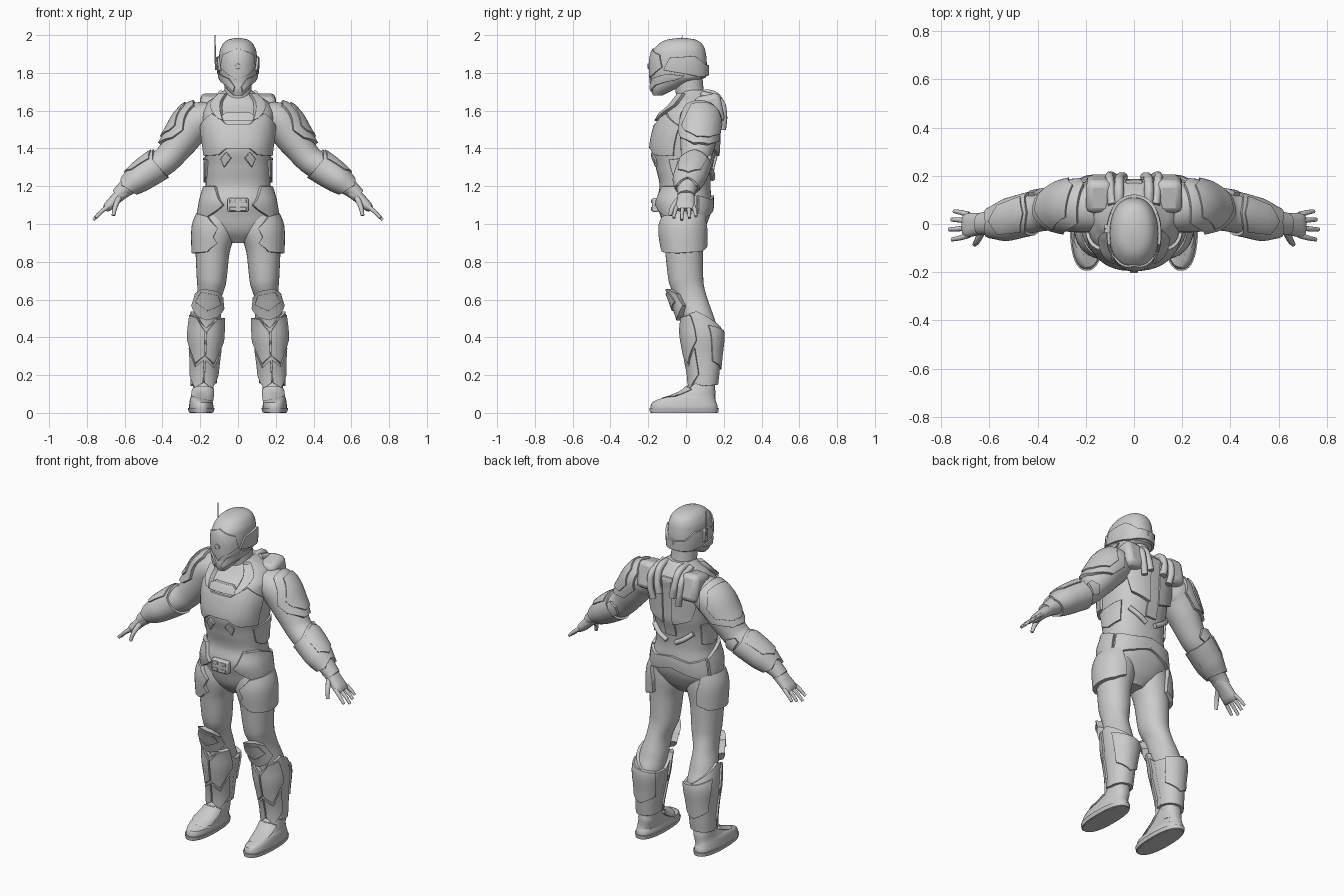
import bpy
import bmesh
from math import sin, cos, radians, copysign
from mathutils import Vector, Matrix

if "Cube" in bpy.data.objects:
    bpy.data.objects.remove(bpy.data.objects["Cube"], do_unlink=True)

grey = bpy.data.materials.new("armour_grey")
grey.use_nodes = True
grey.diffuse_color = (0.6, 0.6, 0.6, 1)
grey.node_tree.nodes["Principled BSDF"].inputs["Base Color"].default_value = grey.diffuse_color
made = []


def add_object(name, data, mirror, bevel=0):
    obj = bpy.data.objects.new(name, data)
    bpy.context.collection.objects.link(obj)
    data.materials.append(grey)
    if bevel:
        mod = obj.modifiers.new("Soft Edges", "BEVEL")
        mod.width, mod.segments, mod.angle_limit = bevel, 2, radians(40)
    if mirror:
        obj.modifiers.new("Mirror", "MIRROR").use_mirror_merge = False
    if obj.type == "MESH":
        made.append(obj)
    return obj


def finish(name, bm, mirror, bevel=0):
    bmesh.ops.recalc_face_normals(bm, faces=bm.faces[:])
    mesh = bpy.data.meshes.new(name)
    bm.to_mesh(mesh)
    bm.free()
    return add_object(name, mesh, mirror, bevel)


class Form:
    """Smooth body through sections: position on axis, cross offset, y, width, depth."""

    def __init__(self, axis, power, rows):
        self.axis, self.power, self.rows = axis, power, rows

    def sample(self, u):
        rows = self.rows
        i = max(0, min(len(rows) - 2, sum(r[0] <= u for r in rows) - 1))
        h = rows[i + 1][0] - rows[i][0]
        t = (u - rows[i][0]) / h
        result = []
        for k in range(1, len(rows[0])):
            def slope(j):
                return (rows[j + 1][k] - rows[j][k]) / (rows[j + 1][0] - rows[j][0])

            def tangent(j):
                if j == 0 or j == len(rows) - 1:
                    return slope(min(j, len(rows) - 2))
                a, b = slope(j - 1), slope(j)
                return 2 * a * b / (a + b) if a * b > 0 else 0
            p, q = rows[i][k], rows[i + 1][k]
            ease = t * t * (3 - 2 * t)
            result.append(p + (q - p) * ease + h * t * (1 - t)
                          * (tangent(i) * (1 - t) - tangent(i + 1) * t))
        return result

    def point(self, u, degrees, lift=0):
        c, y, w, d = self.sample(u)
        e = 0.002
        dc = (self.sample(u + e)[0] - self.sample(u - e)[0]) / (2 * e)
        if self.axis == "z":
            centre, side = Vector((c, y, u)), Vector((1, 0, -dc)).normalized()
        else:
            centre, side = Vector((u, y, c)), Vector((-dc, 0, 1)).normalized()
        a = radians(degrees)
        ca, sa = [copysign(abs(f) ** (2 / self.power), f) for f in (cos(a), sin(a))]
        return centre + side * (w + lift) * ca + Vector((0, (d + lift) * sa, 0))

    def loft(self, name, mirror=False, segments=36, step=0.012):
        bm = bmesh.new()
        low, high = self.rows[0][0], self.rows[-1][0]
        count = max(6, int((high - low) / step))
        rings = [[bm.verts.new(self.point(low + (high - low) * i / count, 360 * s / segments))
                  for s in range(segments)] for i in range(count + 1)]
        for a, b in zip(rings, rings[1:]):
            for s in range(segments):
                n = (s + 1) % segments
                bm.faces.new((a[s], a[n], b[n], b[s]))
        bm.faces.new(rings[0])
        bm.faces.new(rings[-1])
        return finish(name, bm, mirror)

    def plate(self, name, outline, thick, mirror=True):
        """Armour plate: outline of (degrees, position) wrapped on the form."""
        bm = bmesh.new()
        bm.faces.new([bm.verts.new((a, u * 100, 0)) for a, u in outline])
        bmesh.ops.triangulate(bm, faces=bm.faces[:])
        for k, step in ((0, 9), (1, 2)):
            normal = Vector((1 - k, k, 0))
            low, high = [f(v.co[k] for v in bm.verts) for f in (min, max)]
            cut = low + step * 0.63
            while cut < high:
                bmesh.ops.bisect_plane(bm, geom=bm.verts[:] + bm.edges[:] + bm.faces[:],
                                       plane_co=normal * cut, plane_no=normal)
                cut += step
        grown = bmesh.ops.extrude_face_region(bm, geom=bm.faces[:])["geom"]
        outer = {v for v in grown if isinstance(v, bmesh.types.BMVert)}
        for v in bm.verts:
            v.co = self.point(v.co.y / 100, v.co.x, thick if v in outer else -0.004)
        return finish(name, bm, mirror, 0.003)


def block(name, centre, size, mirror=True, bevel=0.01, tilt=0):
    bm = bmesh.new()
    place = Matrix.Translation(centre) @ Matrix.Rotation(radians(tilt), 4, "X")
    bmesh.ops.create_cube(bm, size=1, matrix=place @ Matrix.Diagonal((*size, 1)))
    return finish(name, bm, mirror, bevel)


def tube(name, points, radius, mirror=True, taper=1):
    curve = bpy.data.curves.new(name, "CURVE")
    curve.dimensions, curve.bevel_depth = "3D", radius
    curve.bevel_resolution, curve.use_fill_caps = 3, True
    spline = curve.splines.new("BEZIER")
    spline.bezier_points.add(len(points) - 1)
    for i, (bp, co) in enumerate(zip(spline.bezier_points, points)):
        bp.co, bp.handle_left_type, bp.handle_right_type = co, "AUTO", "AUTO"
        bp.radius = 1 + (taper - 1) * i / (len(points) - 1)
    return add_object(name, curve, mirror)


def flip(outline):
    return [(-180 - a, u) for a, u in outline]


def both(half):
    return half + flip(half)[::-1]


# Main body forms
torso = Form("z", 2.4, [
    (.9, 0, -.01, .05, .05), (.96, 0, -.01, .15, .1), (1.04, 0, -.005, .2, .13),
    (1.12, 0, -.01, .19, .145), (1.2, 0, -.005, .172, .135), (1.3, 0, -.01, .172, .15),
    (1.4, 0, -.01, .18, .172), (1.5, 0, 0, .19, .165), (1.58, 0, .02, .19, .15),
    (1.64, 0, .05, .165, .12), (1.68, 0, .05, .11, .09), (1.71, 0, .04, .07, .07)])
leg = Form("z", 2.1, [
    (.08, .185, .09, .05, .055), (.2, .18, .095, .055, .065), (.3, .175, .09, .063, .08),
    (.42, .17, .085, .078, .095), (.5, .165, .065, .075, .085), (.6, .155, .03, .064, .085),
    (.7, .14, 0, .078, .092), (.85, .135, -.01, .09, .1), (.97, .12, -.015, .105, .11),
    (1.08, .1, -.01, .08, .1)])
arm = Form("x", 2, [
    (.14, 1.57, .06, .08, .09), (.22, 1.54, .07, .1, .105), (.3, 1.44, .065, .088, .095),
    (.38, 1.34, .05, .074, .08), (.44, 1.3, .04, .073, .08), (.52, 1.245, .02, .066, .078),
    (.6, 1.185, .005, .044, .052), (.64, 1.15, 0, .036, .045)])
helmet = Form("z", 2.2, [
    (1.68, 0, -.15, .025, .025), (1.71, 0, -.125, .055, .06), (1.75, 0, -.075, .082, .11),
    (1.78, 0, -.04, .096, .148), (1.85, 0, -.04, .102, .15), (1.91, 0, -.038, .098, .142),
    (1.95, 0, -.03, .082, .118), (1.975, 0, -.025, .055, .08), (1.985, 0, -.02, .015, .02)])
foot = Form("z", 2.4, [
    (0, .195, -.01, .058, .175), (.03, .195, -.01, .065, .178), (.055, .195, -.01, .062, .17),
    (.08, .19, .025, .058, .13), (.12, .185, .07, .055, .085), (.16, .185, .085, .05, .065)])
palm = Form("x", 2.4, [
    (.6, 1.175, 0, .036, .042), (.64, 1.14, 0, .03, .045), (.69, 1.09, -.005, .025, .05),
    (.705, 1.075, -.005, .014, .045)])
neck = Form("z", 2, [(1.62, 0, .04, .09, .085), (1.7, 0, .02, .072, .075), (1.8, 0, .01, .07, .075)])

torso.loft("torso")
leg.loft("legs", True)
arm.loft("arms", True)
helmet.loft("helmet", segments=48, step=.008)
foot.loft("boots", True, step=.008)
palm.loft("palms", True, step=.008)
neck.loft("neck")

# Helmet plates, sensor and antenna
helmet.plate("brow_plate", both([(-90, 1.745), (-80, 1.775), (-60, 1.79), (-32, 1.83),
                                 (-40, 1.895), (-90, 1.93)]), .007, False)
helmet.plate("cheek_plates", [(-78, 1.725), (-62, 1.77), (-20, 1.795), (10, 1.785),
                              (0, 1.76), (-40, 1.735), (-65, 1.7)], .01)
helmet.plate("ear_plates", [(-28, 1.815), (-15, 1.88), (30, 1.89), (60, 1.845), (90, 1.84),
                            (90, 1.785), (40, 1.78), (0, 1.8)], .012)
helmet.plate("brow_sensor", [(-90 + 7 * cos(i * .785), 1.835 + .014 * sin(i * .785))
                             for i in range(8)], .013, False)
block("antenna_mount", (-.112, -.02, 1.85), (.022, .035, .07), False, .005)
tube("antenna", [(-.12, -.02, 1.85), (-.121, -.02, 2)], .004, False, .6)

# Chest, collar and abdomen
torso.plate("chest_plate", both([(-75, 1.4), (-60, 1.365), (-15, 1.36), (-10, 1.52),
                                 (-50, 1.585), (-65, 1.56), (-75, 1.53)]), .013, False)
torso.plate("collar_plates", [(-72, 1.55), (-64, 1.56), (-45, 1.63), (-35, 1.69),
                              (-60, 1.69), (-66, 1.62)], .028)
torso.plate("collar_front", both([(-72, 1.545), (-68, 1.57), (-76, 1.59)]), .02, False)
torso.plate("rib_plates", [(-74, 1.38), (-64, 1.345), (-70, 1.3), (-82, 1.35)], .012)
torso.plate("side_plates", [(-25, 1.34), (30, 1.36), (30, 1.24), (0, 1.22), (-20, 1.25)], .01)

# Belt and hip armour
block("buckle", (0, -.162, 1.1), (.11, .035, .075), False, .008)
for name, z in (("buckle_top", 1.12), ("buckle_bottom", 1.08)):
    block(name, (.027, -.18, z), (.035, .01, .02), True, .003)
torso.plate("hip_plates", [(-72, 1.1), (-64, 1.13), (-52, 1.2), (-15, 1.2), (20, 1.15), (20, 1.03),
                           (-15, 1), (-40, 1.03), (-62, 1.07)], .018)
torso.plate("rear_hip_plates", [(25, 1.15), (60, 1.13), (90, 1.15), (90, 1.08), (65, 1.05),
                                (25, 1.02)], .014)
leg.plate("thigh_plates", [(-62, 1.03), (-95, .98), (-88, .93), (-100, .9), (-75, .85), (-20, .84),
                           (50, .85), (85, .88), (80, .95), (60, 1.04)], .022)

# Knees, greaves and boots
leg.plate("knee_pads", [(-150, .56), (-140, .62), (-110, .65), (-70, .65), (-40, .62), (-30, .56),
                        (-60, .51), (-90, .49), (-120, .51)], .034)
leg.plate("knee_caps", [(-130, .58), (-115, .63), (-65, .63), (-50, .58), (-90, .54)], .042)
leg.plate("greaves", [(-180, .43), (-150, .5), (-125, .5), (-90, .45), (-55, .5), (0, .53), (60, .47),
                      (110, .42), (180, .43), (180, .16), (90, .15), (0, .14), (-90, .17),
                      (-180, .16)], .016)
upper_shin = [(-88, .43), (-58, .5), (-20, .51), (-15, .38), (-55, .26), (-88, .3)]
lower_shin = [(-88, .28), (-55, .24), (-22, .34), (-18, .2), (-55, .13), (-88, .16)]
for name, outline in (("upper_shin", upper_shin), ("lower_shin", lower_shin)):
    leg.plate(name + "_outer", outline, .026)
    leg.plate(name + "_inner", flip(outline), .026)
leg.plate("calf_plates", [(20, .46), (70, .44), (140, .43), (150, .28), (90, .23), (30, .27)], .024)
foot.plate("soles", [(-180, .003), (180, .003), (180, .025), (-180, .025)], .006)
foot.plate("instep_plates", [(-150, .075), (-30, .075), (-25, .125), (-60, .14), (-120, .14),
                             (-155, .125)], .01)

# Shoulder, elbow and forearm armour
pad = [(-75, .27), (-35, .2), (60, .19), (105, .24), (95, .3), (40, .345), (-10, .35), (-60, .31)]
arm.plate("shoulder_pads", pad, .016)
arm.plate("shoulder_ridges", [(15 + (a - 15) * .7, .275 + (u - .275) * .7) for a, u in pad], .024)
arm.plate("forearm_guards", [(-180, .41), (-60, .43), (0, .4), (60, .43), (180, .41), (180, .57),
                             (60, .6), (0, .58), (-60, .6), (-180, .57)], .012)
arm.plate("forearm_panels", [(-50, .44), (0, .415), (50, .44), (40, .53), (0, .56), (-40, .53)], .019)
arm.plate("elbow_pads", [(60, .39), (90, .37), (120, .39), (115, .42), (65, .42)], .018)

# Hands
for name, y in (("index", -.046), ("middle", -.016), ("ring", .013), ("little", .038)):
    reach = .075 - abs(y + .014) * .4
    tube(name + "_fingers", [(.685, y, 1.095), (.69 + reach * .5, y * 1.25, 1.095 - reach * .45),
                             (.692 + reach, y * 1.4, 1.095 - reach)], .0125, True, .65)
tube("thumbs", [(.63, -.03, 1.14), (.65, -.07, 1.09), (.66, -.085, 1.045)], .016, True, .6)

# Back pack, hoses and lower back straps
block("shoulder_packs", (.145, .125, 1.605), (.11, .14, .16), True, .028, 12)
torso.plate("back_plates", [(50, 1.4), (84, 1.36), (84, 1.62), (55, 1.6), (40, 1.52)], .02)
torso.plate("spine_plate", [(82, 1.28), (98, 1.28), (98, 1.64), (82, 1.64)], .012, False)
tube("inner_hoses", [(.06, .05, 1.69), (.062, .155, 1.68), (.058, .19, 1.61), (.045, .195, 1.54)], .02)
tube("outer_hoses", [(.09, .08, 1.69), (.1, .18, 1.65), (.1, .2, 1.58), (.085, .195, 1.5)], .018)
tube("lower_back_straps", [(.03, .14, 1.24), (.08, .138, 1.27), (.13, .115, 1.31)], .014)

bpy.context.view_layer.update()
bpy.ops.object.select_all(action="DESELECT")
for obj in made:
    obj.select_set(True)
bpy.context.view_layer.objects.active = made[0]
bpy.ops.object.shade_smooth_by_angle(angle=radians(35))
